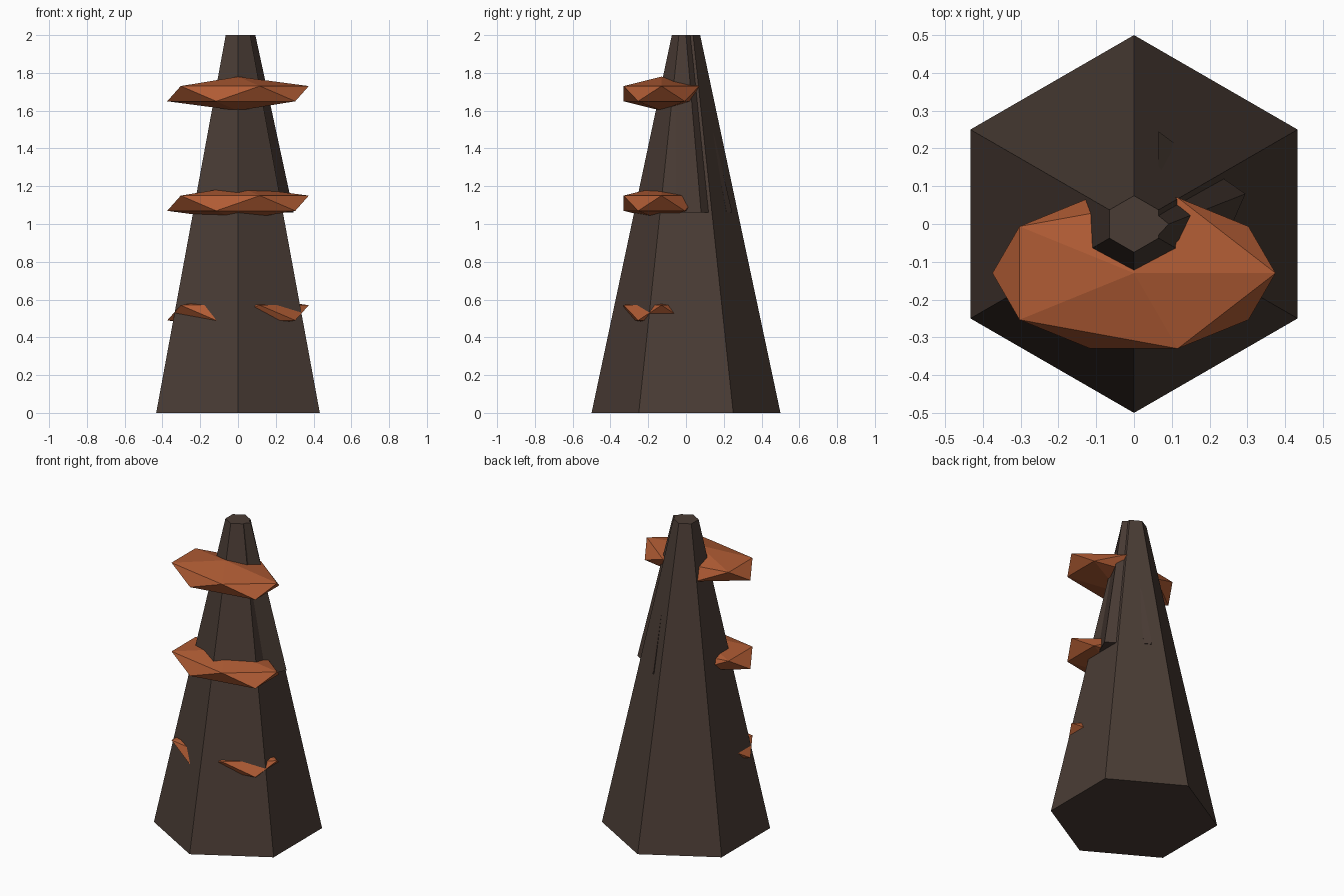
import bpy
import bmesh

cube = bpy.data.objects.get("Cube")
if cube:
    bpy.data.objects.remove(cube, do_unlink=True)


def material(name, rgb):
    mat = bpy.data.materials.new(name)
    mat.use_nodes = True
    colour = (*rgb, 1.0)
    mat.diffuse_color = colour
    mat.node_tree.nodes["Principled BSDF"].inputs["Base Color"].default_value = colour
    return mat


def finish(name, bm, mat):
    bmesh.ops.recalc_face_normals(bm, faces=bm.faces)
    mesh = bpy.data.meshes.new(name)
    bm.to_mesh(mesh)
    bm.free()
    mesh.materials.append(mat)
    obj = bpy.data.objects.new(name, mesh)
    bpy.context.collection.objects.link(obj)
    return obj


def splinter(name, bottom, top, z_bottom, z_top, mat):
    """Tapered three-sided shard between two triangles."""
    bm = bmesh.new()
    low = [bm.verts.new((x, y, z_bottom)) for x, y in bottom]
    high = [bm.verts.new((x, y, z_top)) for x, y in top]
    bm.faces.new(low)
    bm.faces.new(high)
    for i in range(3):
        j = (i + 1) % 3
        bm.faces.new((low[i], low[j], high[j], high[i]))
    return finish(name, bm, mat)


bark = material("dark bark", (0.068, 0.045, 0.035))
orange = material("orange fungus", (0.43, 0.105, 0.034))

# Six-sided tapering trunk, with corners to the front and back
bpy.ops.mesh.primitive_cone_add(vertices=6, radius1=0.5, radius2=0.075,
                                depth=2, location=(0, 0, 1))
trunk = bpy.context.object
trunk.name = "trunk"
trunk.data.materials.append(bark)

# Bark shards standing proud of the trunk
splinter("side_splinter",
         [(0.295, 0.08), (0.23, 0.125), (0.19, -0.16)],
         [(0.092, 0.0), (0.055, 0.03), (0.055, -0.04)], 1.06, 2.0, bark)
splinter("back_splinter",
         [(0.065, 0.245), (0.105, 0.215), (0.065, 0.19)],
         [(0.065, 0.115), (0.075, 0.11), (0.065, 0.09)], 1.06, 1.62, bark)

# Shelf fungi: flattened twenty-sided lumps sunk into the front
for label, height in (("lower", 0.53), ("middle", 1.11), ("upper", 1.69)):
    bpy.ops.mesh.primitive_ico_sphere_add(subdivisions=1, radius=1,
                                          location=(0, -0.13, height))
    fungus = bpy.context.object
    fungus.name = label + "_shelf_fungus"
    fungus.scale = (0.419, 0.235, 0.09)
    fungus.data.materials.append(orange)
